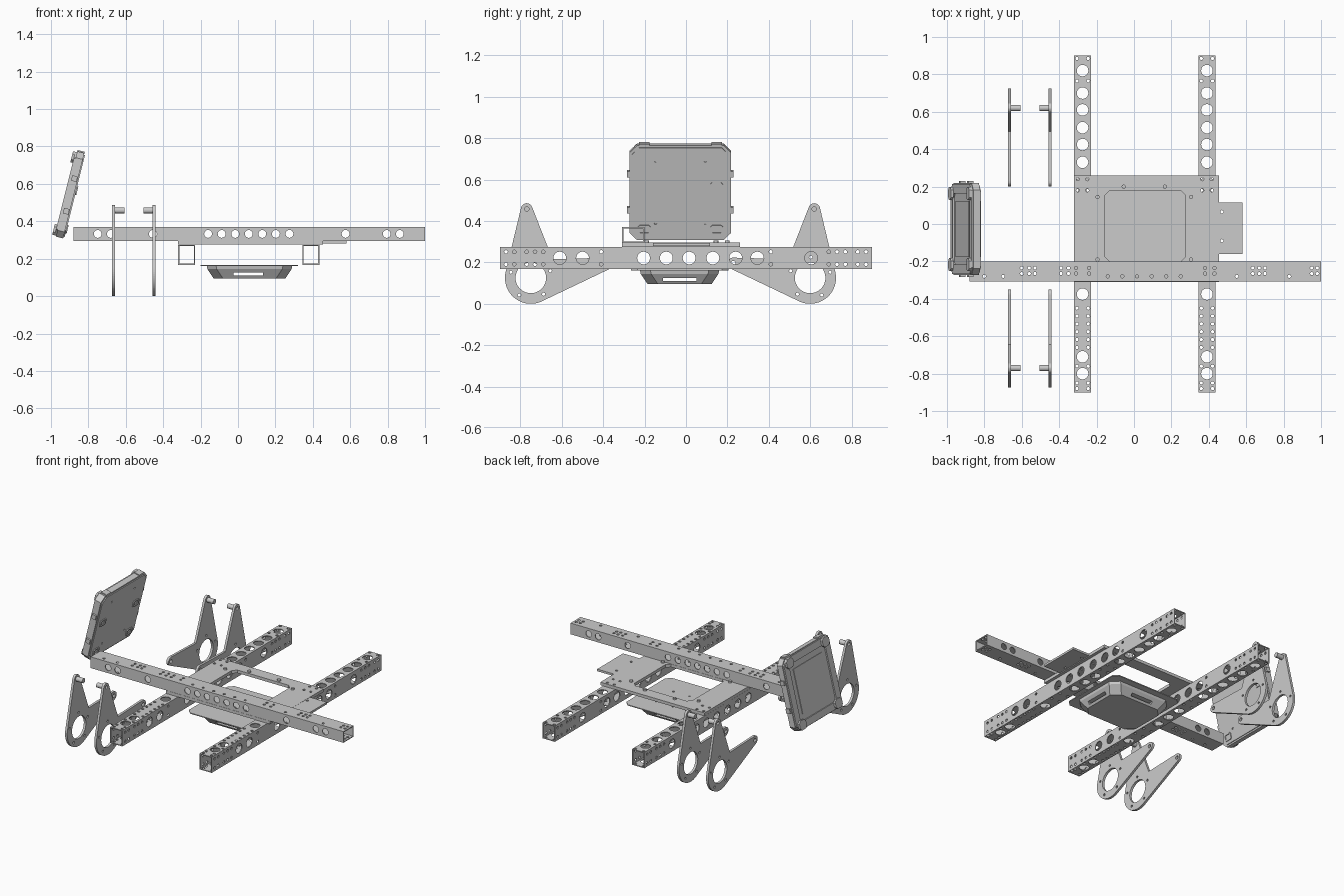
import bpy, bmesh
from math import cos, sin, pi, radians
from mathutils import Matrix, Vector

old = bpy.data.objects.get("Cube")
if old:
    bpy.data.objects.remove(old)

grey = bpy.data.materials.new("plain_metal_grey")
grey.use_nodes = True
colour = (0.6, 0.6, 0.6, 1)
grey.diffuse_color = colour
grey.node_tree.nodes["Principled BSDF"].inputs["Base Color"].default_value = colour

T = Matrix.Translation
# maps a flat drawing (u, v, thickness) onto (y, z, x)
UPRIGHT = Matrix(((0, 0, 1, 0), (1, 0, 0, 0), (0, 1, 0, 0), (0, 0, 0, 1)))


def link(name, mesh):
    mesh.materials.clear()
    mesh.materials.append(grey)
    ob = bpy.data.objects.new(name, mesh)
    bpy.context.collection.objects.link(ob)
    return ob


def from_bmesh(name, bm, matrix=Matrix()):
    bmesh.ops.transform(bm, matrix=matrix, verts=bm.verts)
    bmesh.ops.recalc_face_normals(bm, faces=bm.faces)
    mesh = bpy.data.meshes.new(name)
    bm.to_mesh(mesh)
    bm.free()
    return link(name, mesh)


def arc(u, v, r, start=0, end=360, n=20):
    full = abs(end - start) == 360
    steps = n if full else n + 1
    angles = [radians(start + (end - start) * i / n) for i in range(steps)]
    return [(u + r * cos(a), v + r * sin(a)) for a in angles]


def rect(u0, v0, u1, v1, c=0):
    """Rectangle with optional cut corners."""
    if not c:
        return [(u0, v0), (u1, v0), (u1, v1), (u0, v1)]
    return [(u0 + c, v0), (u1 - c, v0), (u1, v0 + c), (u1, v1 - c),
            (u1 - c, v1), (u0 + c, v1), (u0, v1 - c), (u0, v0 + c)]


def panel(name, outline, holes, thick, matrix):
    """Flat sheet with cut-outs, centred on its own thickness."""
    cu = bpy.data.curves.new(name, 'CURVE')
    cu.dimensions, cu.fill_mode, cu.extrude = '2D', 'BOTH', thick / 2
    for loop in [outline] + holes:
        sp = cu.splines.new('POLY')
        sp.points.add(len(loop) - 1)
        for p, (u, v) in zip(sp.points, loop):
            p.co = (u, v, 0, 1)
        sp.use_cyclic_u = True
    tmp = bpy.data.objects.new(name + "_curve", cu)
    bpy.context.collection.objects.link(tmp)
    bpy.context.view_layer.update()
    deps = bpy.context.evaluated_depsgraph_get()
    mesh = bpy.data.meshes.new_from_object(tmp.evaluated_get(deps))
    bm = bmesh.new()
    bm.from_mesh(mesh)
    bpy.data.objects.remove(tmp)
    bpy.data.meshes.remove(mesh)
    bmesh.ops.remove_doubles(bm, verts=bm.verts, dist=1e-5)
    for f in bm.faces:
        f.smooth = False
    return from_bmesh(name, bm, matrix)


def box(name, size, matrix):
    bm = bmesh.new()
    bmesh.ops.create_cube(bm, size=1, matrix=Matrix.Diagonal((*size, 1)))
    return from_bmesh(name, bm, matrix)


def rod(name, r, length, matrix):
    bm = bmesh.new()
    bmesh.ops.create_cone(bm, cap_ends=True, segments=20, radius1=r, radius2=r, depth=length)
    return from_bmesh(name, bm, matrix)


def tube(name, u0, u1, w, h, top_holes, side_holes, matrix, t=0.006):
    """Hollow box section along local x, drilled through both pairs of walls."""
    turn = Matrix.Rotation(pi / 2, 4, 'X')
    for s, a, b in ((1, "top", "left"), (-1, "bottom", "right")):
        panel(f"{name}_{a}", rect(u0, -w / 2, u1, w / 2), top_holes, t,
              matrix @ T((0, 0, s * (h - t) / 2)))
        panel(f"{name}_{b}", rect(u0, t - h / 2, u1, h / 2 - t), side_holes, t,
              matrix @ T((0, s * (w - t) / 2, 0)) @ turn)


def drill(us, vs, r, n=20):
    return [arc(u, v, r, n=n) for u in us for v in vs]


# long rails running front to back
top = drill((.82, .7, .61, .515, .425, .33, .1, 0, -.1, -.375, -.71, -.8), (0,), .031)
top += drill((.885, .765, .25, .18, -.2, -.28, -.76, -.85, -.88), (-.03, .03), .009, 8)
top += drill([-.45 - .042 * i for i in range(6)], (-.03, .03), .009, 8)
side = drill((-.61, -.5, -.205, -.095, .015, .13, .24, .345, .605), (0,), .031)
side += drill([s * y for s in (-1, 1) for y in (.41, .69, .73, .77, .83, .87)],
              (-.03, .03), .009, 8)
for label, x in (("right", -.275), ("left", .39)):
    tube(label + "_rail", -.9, .9, .09, .107, top, side,
         T((x, 0, .221)) @ Matrix.Rotation(pi / 2, 4, 'Z'))

# cross rail
top = drill((-.6, -.56, -.53, -.39, -.35, -.31, -.24, .38, .43, .635, .67, .7, .95, .98),
            (-.01, .02), .009, 8)
top += drill([-.14 + .078 * i for i in range(6)] + [-.8, -.7, .55, .83], (-.025,), .009, 8)
front = drill([-.16 + .0725 * i for i in range(7)]
              + [-.75, -.68, -.455, .575, .795, .865], (0,), .021)
tube("cross_rail", -.88, 1, .107, .075, top, front, T((0, -.255, .3325)))

# deck plate with window, and the small tab beside it
window = rect(-.155, -.2, .275, .18, .025)
bolts = drill((-.3, -.25, .365, .415), (.24, .18), .009, 8)
panel("deck_plate", rect(-.32, -.31, .455, .26), [window] + bolts, .02, T((0, 0, .285)))
panel("deck_tab", rect(.455, -.16, .58, .115), drill((.47,), (-.09, .065), .009, 8),
      .014, T((0, 0, .287)))
for x, y in ((-.195, .145), (.305, .145), (-.195, -.19), (.305, -.19), (-.055, .2), (.165, .2)):
    rod("deck_screw", .011, .012, T((x, y, .299)))

# tray hung under the deck
lid_holes = drill((-.09, -.055, .05, .17), (.07, -.03, -.11), .007, 8)
panel("tray_lid", rect(-.2, -.265, .32, .205, .03), lid_holes, .006, T((.0, 0, .164)))
bm = bmesh.new()
rings = []
for z, inset in ((.161, 0), (.145, .003), (.095, .036)):
    loop = rect(-.167 + inset, -.222 + inset, .29 - inset, .16 - inset, .05)
    rings.append([bm.verts.new((u, v, z)) for u, v in loop])
bm.faces.new(rings[0])
bm.faces.new(rings[-1])
for a, b in zip(rings, rings[1:]):
    for i in range(len(a)):
        j = (i + 1) % len(a)
        bm.faces.new((a[i], a[j], b[j], b[i]))
tray = from_bmesh("tray", bm)
cutters = [box("slot_cutter", (.16, 1, .016), T((.055, 0, .117))),
           box("slot_cutter", (1, .16, .016), T((0, -.03, .117)))]
for c in cutters:
    c.hide_render = True
    mod = tray.modifiers.new("slot", 'BOOLEAN')
    mod.operation, mod.solver, mod.object = 'DIFFERENCE', 'EXACT', c
bpy.context.view_layer.update()
cut = bpy.data.meshes.new_from_object(tray.evaluated_get(bpy.context.evaluated_depsgraph_get()))
tray.modifiers.clear()
tray.data = cut
for c in cutters:
    bpy.data.objects.remove(c)

# two-armed wheel brackets, mirrored front to back
tip, arm = Vector((-.02, .333)), Vector((.372, .07))
outline = (arc(*tip, .028, 167, 18, 10) + [(.105, .09)]
           + arc(*arm, .028, 88, -64, 10) + arc(0, 0, .125, -64, -193, 24))
holes = [arc(0, 0, .074, n=32), arc(*tip, .011, n=12), arc(*arm, .012, n=12)]
holes += [arc(.1 * cos(a), .1 * sin(a), .008, n=8)
          for a in [radians(20 + 72 * i) for i in range(5)]]
for label, y, s in (("front", -.75, 1), ("back", .6, -1)):
    flip = lambda loop: [(s * u, v) for u, v in loop]
    for x, inward in ((-.665, 1), (-.448, -1)):
        panel(label + "_bracket", flip(outline), [flip(h) for h in holes], .016,
              T((x, y, .125)) @ UPRIGHT)
        rod(label + "_bracket_boss", .016, .05,
            T((x + inward * .032, y + s * tip.x, .125 + tip.y)) @ Matrix.Rotation(pi / 2, 4, 'Y'))

# tilted control screen
lean = T((-.8725, -.027, .535)) @ Matrix.Rotation(radians(14), 4, 'Y')


def plate(name, outline, holes, x0, x1):
    panel(name, outline, holes, x1 - x0, lean @ T(((x0 + x1) / 2, 0, 0)) @ UPRIGHT)


plate("screen_body", rect(-.245, -.235, .245, .235, .035), [], -.045, -.006)
plate("screen_back_cover", rect(-.235, -.225, .235, .225, .035),
      drill((-.12, .12), (-.15, .16), .007, 8), -.006, 0)
plate("screen_rim", rect(-.24, -.23, .24, .23, .035), [rect(-.19, -.185, .19, .185, .02)], -.054, -.045)
plate("screen_glass", rect(-.15, -.145, .15, .145), [], -.049, -.045)
for s in (-1, 1):
    for v in (-.2, .2):
        plate("screen_corner_bumper", rect(s * .19 - .035, v - .03, s * .19 + .035, v + .03, .015),
              [], -.067, -.054)
    for v in (-.183, .03):
        plate("screen_clip", rect(s * .175 - .03, v - .023, s * .175 + .03, v + .023, .008),
              [rect(s * .175 - .02, v - .014, s * .175 + .02, v + .014)], 0, .006)
    for v in (-.09, .09):
        box("screen_side_nub", (.03, .02, .03), lean @ T((-.025, s * .247, v)))
    box("screen_top_clip", (.04, .05, .012), lean @ T((-.025, s * .175, .236)))
